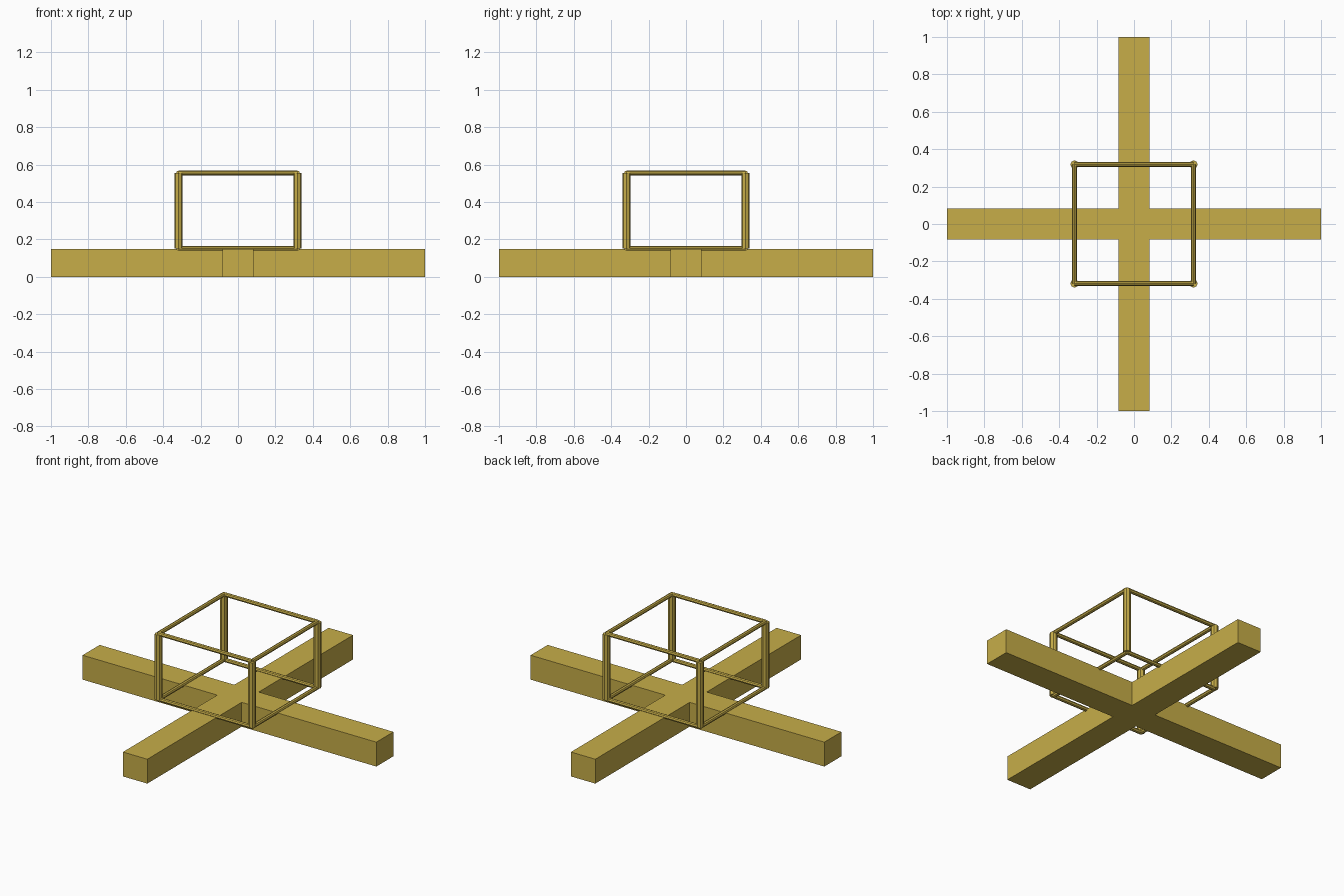
import bpy, bmesh
from math import pi
from mathutils import Vector

cube = bpy.data.objects.get("Cube")
if cube:
    bpy.data.objects.remove(cube, do_unlink=True)

# Single gold colour
gold = bpy.data.materials.new("gold")
gold.use_nodes = True
COLOUR = (0.57, 0.42, 0.066, 1)
gold.diffuse_color = COLOUR
gold.node_tree.nodes["Principled BSDF"].inputs["Base Color"].default_value = COLOUR

ARM, HALF_WIDTH, BASE_TOP = 1.0, 0.083, 0.15
CAGE, LOW, HIGH = 0.318, 0.152, 0.555
POST_RADIUS, RAIL_RADIUS = 0.022, 0.0125


def finish(name, bm):
    bmesh.ops.recalc_face_normals(bm, faces=bm.faces)
    mesh = bpy.data.meshes.new(name)
    bm.to_mesh(mesh)
    bm.free()
    mesh.materials.append(gold)
    obj = bpy.data.objects.new(name, mesh)
    bpy.context.collection.objects.link(obj)
    return obj


def rod(name, start, end, radius, sides=8):
    """Faceted rod between two points."""
    start, end = Vector(start), Vector(end)
    axis = end - start
    bm = bmesh.new()
    bmesh.ops.create_cone(bm, cap_ends=True, segments=sides, radius1=radius,
                          radius2=radius, depth=axis.length)
    obj = finish(name, bm)
    obj.rotation_mode = 'QUATERNION'
    obj.rotation_quaternion = axis.to_track_quat('Z', 'Y')
    obj.location = (start + end) / 2


# Cross-shaped foot: one quarter outline turned four times, then extruded
w = HALF_WIDTH
outline = []
for turn in range(4):
    for x, y in ((ARM, -w), (ARM, w), (w, w)):
        for _ in range(turn):
            x, y = -y, x
        outline.append((x, y, 0))
bm = bmesh.new()
face = bm.faces.new([bm.verts.new(p) for p in outline])
result = bmesh.ops.extrude_face_region(bm, geom=[face], use_keep_orig=True)
top = [g for g in result["geom"] if isinstance(g, bmesh.types.BMVert)]
bmesh.ops.translate(bm, verts=top, vec=(0, 0, BASE_TOP))
finish("cross_foot", bm)

# Open cage: corner posts with rails around the top and bottom
corners = [(-CAGE, -CAGE), (CAGE, -CAGE), (CAGE, CAGE), (-CAGE, CAGE)]
for i, corner in enumerate(corners):
    following = corners[(i + 1) % 4]
    rod(f"post_{i + 1}", (*corner, LOW), (*corner, HIGH), POST_RADIUS)
    for label, z in (("lower", LOW), ("upper", HIGH)):
        rod(f"{label}_rail_{i + 1}", (*corner, z), (*following, z), RAIL_RADIUS)
